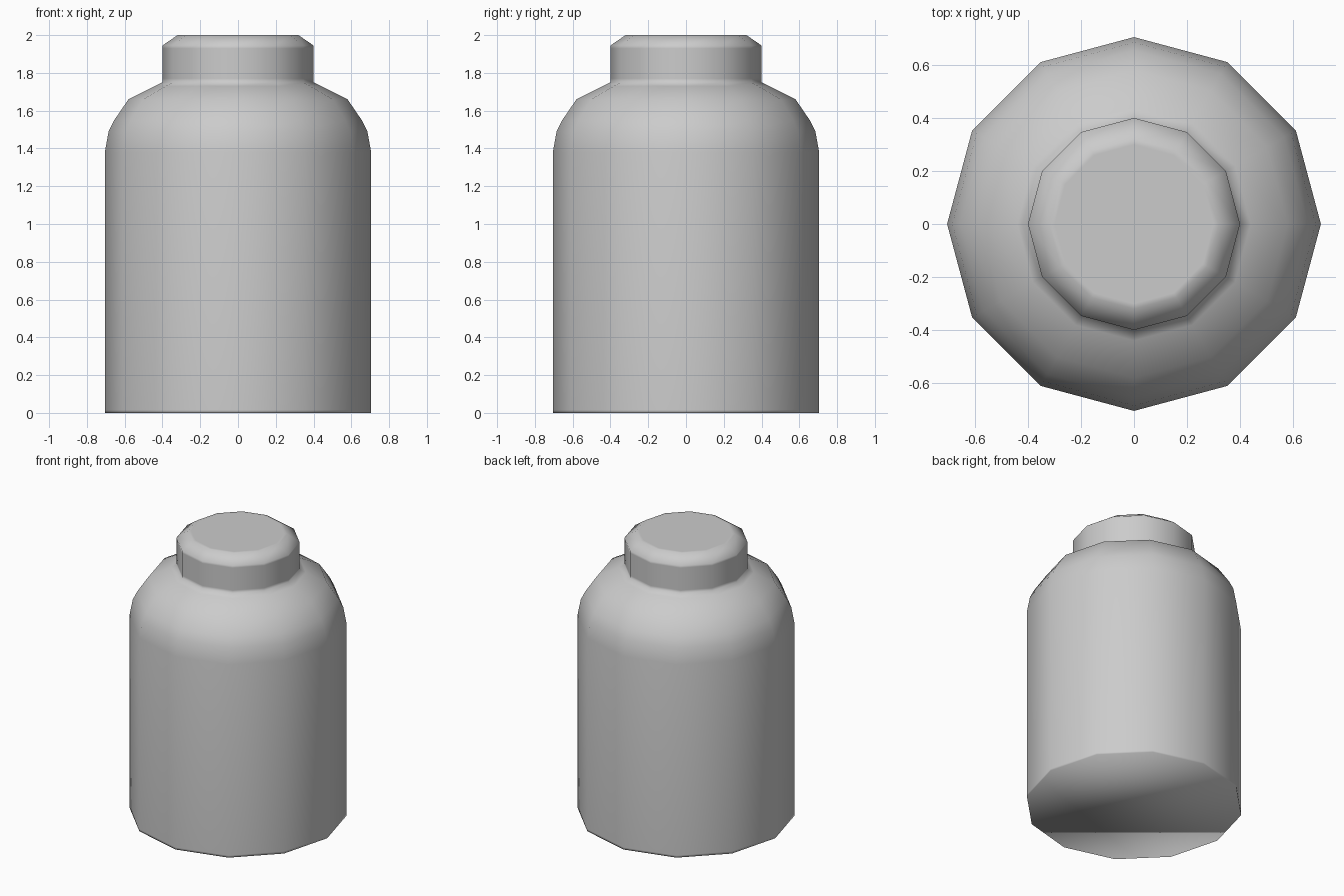
import bpy
import bmesh
from math import cos, sin, tau

cube = bpy.data.objects.get("Cube")
if cube:
    bpy.data.objects.remove(cube, do_unlink=True)

SIDES = 12

# Plain grey material
grey = bpy.data.materials.new("plain_grey")
grey.use_nodes = True
colour = (0.6, 0.6, 0.6, 1)
grey.diffuse_color = colour
grey.node_tree.nodes["Principled BSDF"].inputs["Base Color"].default_value = colour


def turned(name, profile):
    """Turn a (radius, height) profile about z and close both ends."""
    bm = bmesh.new()
    rings = [[bm.verts.new((r * cos(tau * i / SIDES), r * sin(tau * i / SIDES), z))
              for i in range(SIDES)] for r, z in profile]
    for low, high in zip(rings, rings[1:]):
        for i in range(SIDES):
            j = (i + 1) % SIDES
            bm.faces.new((low[i], low[j], high[j], high[i]))
    bm.faces.new(rings[0][::-1])
    bm.faces.new(rings[-1])
    for face in bm.faces:
        face.smooth = True
    mesh = bpy.data.meshes.new(name)
    bm.to_mesh(mesh)
    bm.free()
    mesh.materials.append(grey)
    obj = bpy.data.objects.new(name, mesh)
    bpy.context.collection.objects.link(obj)
    return obj


# Wall, rounded shoulder, neck and chamfered lid, with tight support rings
wall = [(0.705, 0), (0.705, 0.015), (0.705, 1.38)]
shoulder = [(0.685, 1.49), (0.655, 1.55), (0.58, 1.66), (0.44, 1.73)]
neck = [(0.40, 1.75), (0.40, 1.77), (0.40, 1.93), (0.40, 1.945)]
lid = [(0.32, 2.0), (0.30, 2.0)]
turned("bottle", wall + shoulder + neck + lid)
